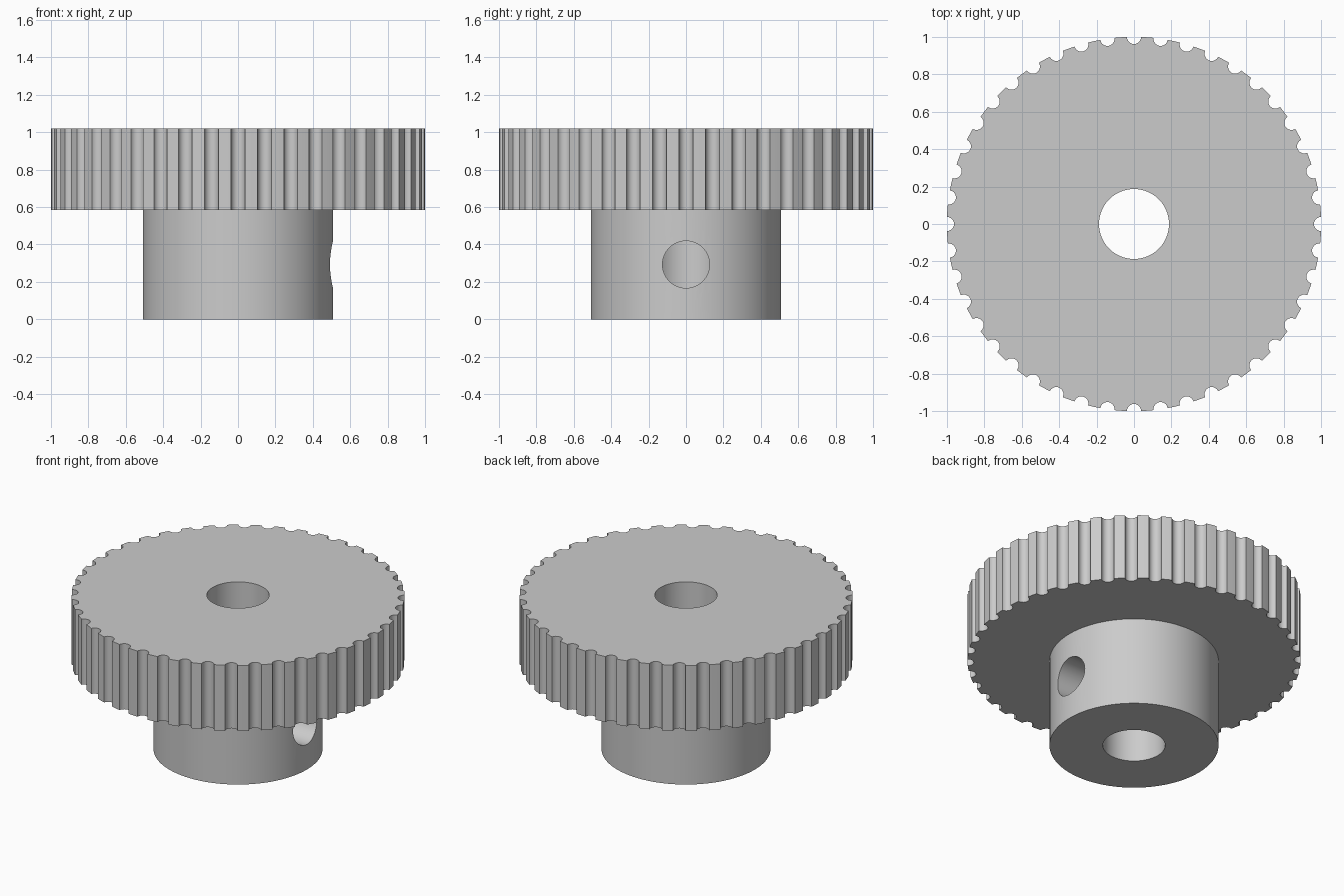
import bpy, bmesh
from math import pi, sin, cos, asin, radians
from mathutils import Matrix

cube = bpy.data.objects.get("Cube")
if cube:
    bpy.data.objects.remove(cube, do_unlink=True)

TEETH = 44
RIM, GROOVE = 1.0007, 0.038
HUB, BORE = 0.508, 0.187
BASE, TOP = 0.585, 1.02
SCREW_Z, SCREW = 0.293, 0.126

grey = bpy.data.materials.new("plain grey")
grey.use_nodes = True
colour = (0.6, 0.6, 0.6, 1)
grey.diffuse_color = colour
grey.node_tree.nodes["Principled BSDF"].inputs["Base Color"].default_value = colour


def new_object(name, bm):
    bmesh.ops.recalc_face_normals(bm, faces=bm.faces)
    mesh = bpy.data.meshes.new(name)
    bm.to_mesh(mesh)
    bm.free()
    mesh.materials.append(grey)
    ob = bpy.data.objects.new(name, mesh)
    bpy.context.collection.objects.link(ob)
    return ob


def prism(name, points, z0, z1):
    """Extrude a closed outline upwards."""
    bm = bmesh.new()
    face = bm.faces.new([bm.verts.new((x, y, z0)) for x, y in points])
    out = bmesh.ops.extrude_face_region(bm, geom=[face])
    verts = [v for v in out["geom"] if isinstance(v, bmesh.types.BMVert)]
    bmesh.ops.translate(bm, verts=verts, vec=(0, 0, z1 - z0))
    return new_object(name, bm)


def circle(r, n=96):
    return [(r * cos(2 * pi * i / n), r * sin(2 * pi * i / n)) for i in range(n)]


def gear_outline():
    """Rim with a round groove cut at every tooth pitch."""
    points = []
    pitch = 2 * pi / TEETH
    half = asin(GROOVE / RIM)
    for t in range(TEETH):
        a = t * pitch
        for i in range(11):
            b = -pi / 2 + pi * i / 10
            x = RIM * cos(half) - GROOVE * cos(b)
            y = GROOVE * sin(b)
            points.append((x * cos(a) - y * sin(a), x * sin(a) + y * cos(a)))
        for i in (1, 2):
            c = a + half + (pitch - 2 * half) * i / 3
            points.append((RIM * cos(c), RIM * sin(c)))
    return points


def apply_boolean(ob, other, operation):
    mod = ob.modifiers.new(operation.lower(), "BOOLEAN")
    mod.operation, mod.object, mod.solver = operation, other, "EXACT"
    bpy.context.view_layer.objects.active = ob
    bpy.ops.object.modifier_apply(modifier=mod.name)
    bpy.data.objects.remove(other, do_unlink=True)


# Toothed wheel joined to its hub
pulley = prism("toothed_pulley", gear_outline(), BASE, TOP)
apply_boolean(pulley, prism("hub", circle(HUB), 0, BASE + 0.1), "UNION")

# Shaft bore through the centre
apply_boolean(pulley, prism("bore_cutter", circle(BORE), -0.1, TOP + 0.1), "DIFFERENCE")

# Set screw hole from the left side into the bore
screw = prism("screw_cutter", circle(SCREW, 64), 0, 0.8)
screw.data.transform(Matrix.Translation((0, 0, SCREW_Z)) @ Matrix.Rotation(radians(90), 4, "Y"))
apply_boolean(pulley, screw, "DIFFERENCE")

# Smooth round walls with crisp edges
bpy.ops.object.select_all(action="DESELECT")
pulley.select_set(True)
bpy.context.view_layer.objects.active = pulley
bpy.ops.object.shade_smooth_by_angle(angle=radians(30))
